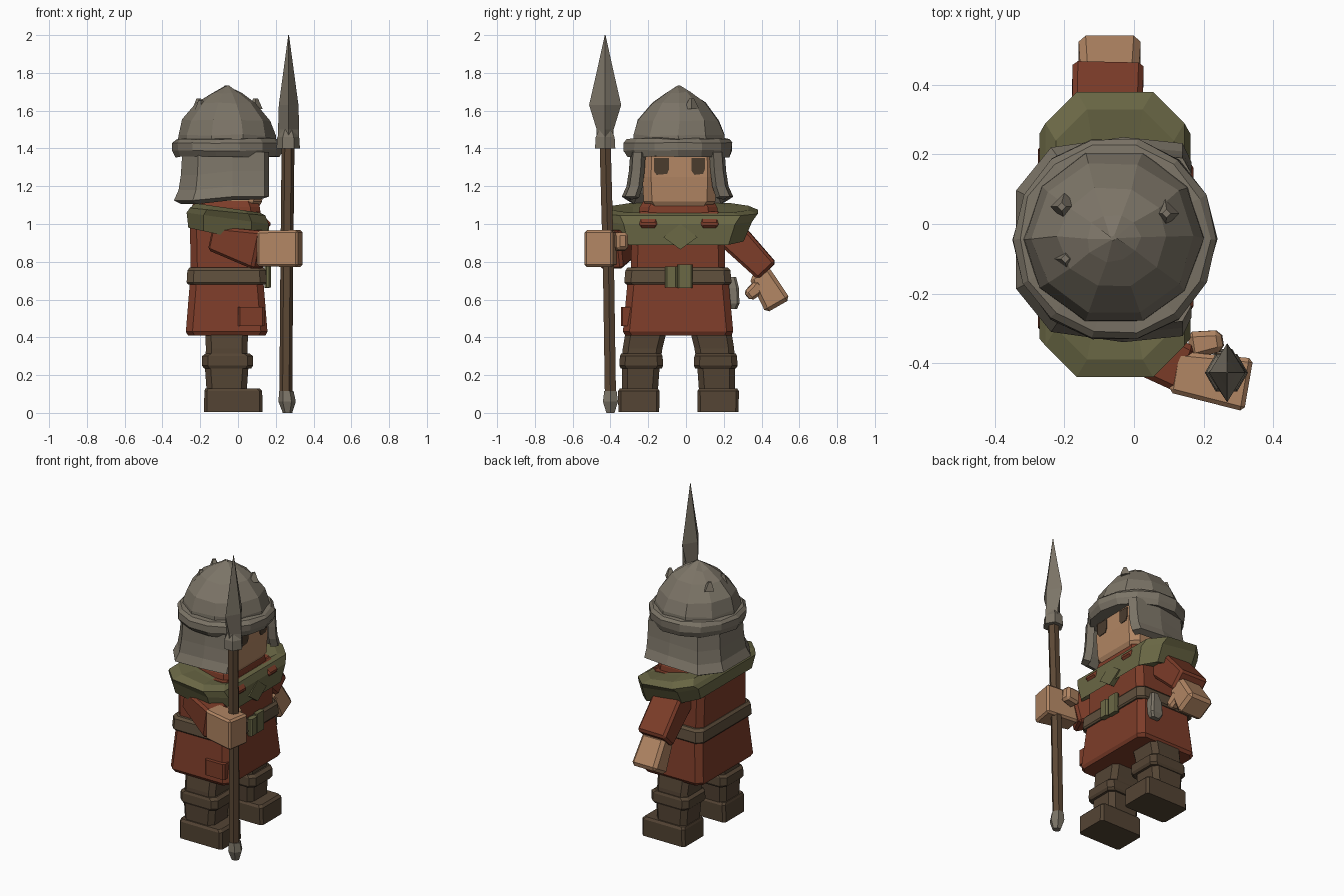
import bpy, bmesh, math, random
from mathutils import Vector

if "Cube" in bpy.data.objects:
    bpy.data.objects.remove(bpy.data.objects["Cube"])

random.seed(4)
CX, CY = -0.06, -0.04          # body axis; the figure faces +x


def material(name, rgb):
    m = bpy.data.materials.new(name)
    m.diffuse_color = (*rgb, 1)
    m.use_nodes = True
    m.node_tree.nodes["Principled BSDF"].inputs["Base Color"].default_value = m.diffuse_color
    return m


STEEL = material("dull steel", (0.200, 0.175, 0.135))
RED = material("rust red cloth", (0.205, 0.046, 0.022))
SKIN = material("skin", (0.44, 0.235, 0.125))
OLIVE = material("olive cloth", (0.145, 0.138, 0.060))
BROWN = material("brown trousers", (0.088, 0.058, 0.034))
BELT = material("belt leather", (0.115, 0.078, 0.045))
WOOD = material("shaft wood", (0.110, 0.066, 0.036))
EYE = material("eye brown", (0.070, 0.045, 0.027))


def build(name, rings, mat, jitter=0, bevel=0, closed=True, solid=0):
    """Bridge rings of points into a mesh; closed rings get end caps."""
    bm = bmesh.new()
    vs = [[bm.verts.new(Vector(p) + Vector([random.uniform(-jitter, jitter) for _ in range(3)]))
           for p in r] for r in rings]
    n = len(vs[0])
    for a, b in zip(vs, vs[1:]):
        for i in range(n if closed else n - 1):
            j = (i + 1) % n
            bm.faces.new((a[i], a[j], b[j], b[i]))
    if closed:
        bm.faces.new(vs[0][::-1])
        bm.faces.new(vs[-1])
    bmesh.ops.recalc_face_normals(bm, faces=bm.faces)
    me = bpy.data.meshes.new(name)
    bm.to_mesh(me)
    bm.free()
    me.materials.append(mat)
    ob = bpy.data.objects.new(name, me)
    bpy.context.collection.objects.link(ob)
    if solid:
        md = ob.modifiers.new("thickness", 'SOLIDIFY')
        md.thickness, md.offset = solid, -1
    if bevel:
        md = ob.modifiers.new("bevel", 'BEVEL')
        md.width, md.segments = bevel, 1
    return ob


def boxring(cx, cy, z, hx, hy, c=0.03, tilt=0):
    """Rectangle with cut corners; tilt lifts the +x side."""
    pts = [(hx, c - hy), (hx, hy - c), (hx - c, hy), (c - hx, hy),
           (-hx, hy - c), (-hx, c - hy), (c - hx, -hy), (hx - c, -hy)]
    return [(cx + x, cy + y, z + tilt * x / hx) for x, y in pts]


def roundring(cx, cy, z, rx, ry, n):
    return [(cx + rx * math.cos(2 * math.pi * i / n), cy + ry * math.sin(2 * math.pi * i / n), z)
            for i in range(n)]


def limb(name, p0, p1, s0, s1, mat, bevel=0.015):
    """Tapered box from p0 to p1; sizes are (sideways, upward)."""
    p0, p1 = Vector(p0), Vector(p1)
    d = (p1 - p0).normalized()
    side = Vector((0, 0, 1)).cross(d).normalized()
    up = d.cross(side)
    rings = [[p + side * (w * a / 2) + up * (h * b / 2) for a, b in ((-1, -1), (1, -1), (1, 1), (-1, 1))]
             for p, (w, h) in ((p0, s0), (p1, s1))]
    return build(name, rings, mat, bevel=bevel)


def block(name, x, y, z, mat, c=0.01):
    """Box between (min, max) pairs."""
    mx, my, hx, hy = sum(x) / 2, sum(y) / 2, (x[1] - x[0]) / 2, (y[1] - y[0]) / 2
    return build(name, [boxring(mx, my, zz, hx, hy, min(c, hx * .6, hy * .6)) for zz in z], mat)


# Legs, knee bands and boots, one pair
for s, tag in ((-1, "right"), (1, "left")):
    build(tag + "_leg", [boxring(-0.06, CY + s * o, z, hx, hy) for o, z, hx, hy in (
        (.205, .10, .105, .095), (.20, .24, .115, .10), (.19, .34, .11, .105), (.165, .46, .115, .11))], BROWN)
    build(tag + "_knee_band", [boxring(-0.055, CY + s * .197, z, hx, hy) for z, hx, hy in (
        (.235, .125, .108), (.25, .135, .116), (.30, .135, .113), (.315, .115, .106))], BROWN)
    build(tag + "_boot", [boxring(cx, CY + s * .21, z, hx, hy, .015) for cx, z, hx, hy in (
        (-.025, .005, .155, .108), (-.025, .115, .153, .11), (-.03, .13, .143, .10))], BROWN)

# Tunic with flared skirt, belt and its fittings
build("tunic", [boxring(CX, CY - .002, z, hx, hy, .035) for z, hx, hy in (
    (.41, .205, .28), (.43, .216, .292), (.69, .195, .268), (.76, .19, .25), (1.0, .195, .245), (1.06, .18, .235))], RED)
block("skirt_pocket", (0, .14), (-.345, -.28), (.46, .56), RED)
build("belt", [boxring(CX, CY - .003, z, hx, hy, .035) for z, hx, hy in (
    (.68, .205, .275), (.69, .212, .284), (.755, .208, .278), (.77, .195, .265))], BELT)
block("belt_buckle", (.14, .175), (-.11, -.045), (.665, .775), OLIVE)
block("belt_strap_end", (.14, .168), (-.045, .035), (.66, .785), OLIVE)
build("belt_pouch", [boxring(.05, .245, z, hx, hy, .012) for z, hx, hy in (
    (.55, .03, .025), (.58, .045, .038), (.66, .04, .035), (.72, .025, .02))], STEEL)

# Shoulder mantle with front point, and red collar
build("mantle", [boxring(CX + .005, CY + dy, z, hx, hy, c, t) for dy, z, hx, hy, c, t in (
    (0, .955, .19, .29, .07, -.04), (0, .935, .208, .345, .08, -.045), (.005, 1.03, .217, .385, .09, -.03),
    (.01, 1.065, .20, .41, .09, -.02), (.01, 1.085, .17, .36, .09, -.025), (.0, 1.075, .13, .24, .07, -.03))], OLIVE)
build("mantle_point", [[(x, -.12, .93), (x, -.03, .865), (x, .06, .93), (x, -.03, 1.0)] for x in (.10, .165)], OLIVE)
build("collar", [boxring(CX - .005, CY, z, hx, hy, .05) for z, hx, hy in (
    (1.02, .19, .215), (1.09, .18, .205), (1.13, .165, .18))], RED)
for y0, tag in ((-.25, "right"), (.075, "left")):
    limb(tag + "_collar_flap", (.09, y0 + .05, 1.055), (.165, y0 + .05, .985), (.11, .05), (.09, .04), RED, .01)

# Head with two eye plates
build("head", [boxring(-.05, CY + .005, z, hx, hy, .045) for z, hx, hy in (
    (1.08, .155, .165), (1.12, .178, .19), (1.25, .185, .195), (1.42, .18, .19))], SKIN)
for y0, y1, tag in ((-.17, -.09, "right"), (.03, .10, "left")):
    build(tag + "_eye", [[(x, y0, 1.28), (x, y0 + .015, 1.26), (x, y1 - .01, 1.265), (x, y1, 1.29),
                          (x, y1, 1.35), (x, y0, 1.35)] for x in (.131, .139)], EYE)

# Helmet: dome, rolled brim, guard with open front
build("helmet_dome", [roundring(CX, CY, z, r + .008, r, 10) for z, r in (
    (1.40, .255), (1.47, .25), (1.55, .225), (1.64, .15), (1.695, .07), (1.73, .004))], STEEL, jitter=.006)
build("helmet_brim", [roundring(CX + .005, CY - .003, z, r, r, 14) for z, r in (
    (1.36, .24), (1.355, .277), (1.39, .292), (1.43, .293), (1.45, .275), (1.455, .24))], STEEL, jitter=.004)
PLAN = ((.215, .19), (.19, .235), (.02, .25), (-.16, .225), (-.245, .12))
path = [(x, y) for x, y in PLAN] + [(x, -y) for x, y in reversed(PLAN)]
build("helmet_guard", [[(CX + .01 + (x * k if x < 0 else x), CY - .005 + y * k, z - (.0 if z > 1.3 else .02 * (x < 0)))
                        for x, y in path] for z, k in ((1.38, 1.0), (1.28, 1.03), (1.20, 1.08), (1.145, 1.18))],
      STEEL, closed=False, solid=.045)
for x, y, z in ((-.20, .05, 1.63), (.09, .03, 1.63), (-.19, -.1, 1.62)):   # hammered dents
    build("helmet_chip", [roundring(x, y, z - .02, .04, .04, 4), roundring(x * 1.04, y, z + .035, .012, .012, 4)], STEEL)

# Hanging left arm
limb("left_sleeve", (-.08, .20, .985), (-.075, .43, .75), (.20, .17), (.205, .13), RED)
limb("left_hand", (-.07, .385, .745), (-.07, .488, .565), (.165, .12), (.18, .15), SKIN, .02)
limb("left_thumb", (-.02, .40, .68), (-.01, .325, .615), (.07, .08), (.06, .06), SKIN)

# Right arm reaching forward to grip the spear
limb("right_sleeve", (-.12, -.29, .925), (.13, -.41, .86), (.15, .13), (.14, .21), RED)
limb("right_hand", (.11, -.425, .87), (.33, -.463, .87), (.12, .19), (.155, .195), SKIN, .012)
limb("right_thumb", (.16, -.35, .905), (.255, -.335, .91), (.08, .10), (.06, .09), SKIN)

# Spear: shaft, butt cap, socket and blade
build("spear_shaft", [roundring(x, y, z, .034, .034, 6) for x, y, z in (
    (.253, -.40, .08), (.258, -.41, .75), (.265, -.428, 1.43))], WOOD)
build("spear_butt", [roundring(x, -.40, z, r, r, 6) for x, z, r in (
    (.262, 0, .025), (.260, .06, .046), (.256, .115, .038))], STEEL)
build("spear_socket", [roundring(.266, -.428, z, r, r, 6) for z, r in (
    (1.40, .062), (1.46, .058), (1.50, .036))], STEEL)
build("spear_blade", [roundring(.268, -.428, z, rx, ry, 4) for z, rx, ry in (
    (1.44, .056, .045), (1.50, .056, .045), (1.63, .052, .085), (1.80, .029, .046), (2.0, .002, .002))], STEEL)
